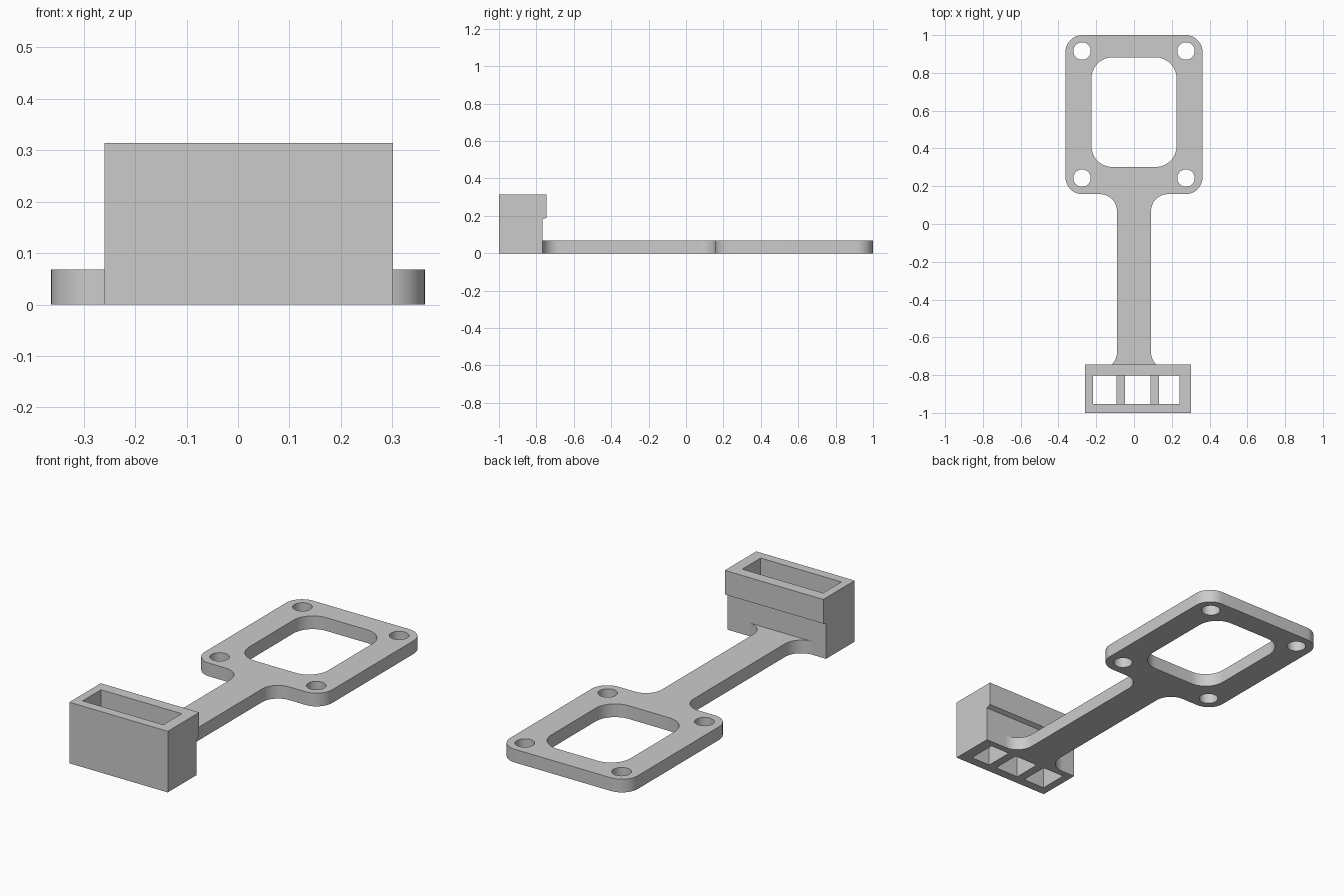
import bpy, bmesh
from math import sin, cos, pi, radians
from mathutils import Vector

cube = bpy.data.objects.get("Cube")
if cube:
    bpy.data.objects.remove(cube, do_unlink=True)

GREY = (0.6, 0.6, 0.6, 1)
mat = bpy.data.materials.new("plain grey")
mat.use_nodes = True
mat.diffuse_color = GREY
mat.node_tree.nodes["Principled BSDF"].inputs["Base Color"].default_value = GREY


def add_object(name, bm):
    bmesh.ops.remove_doubles(bm, verts=bm.verts, dist=1e-5)
    bmesh.ops.recalc_face_normals(bm, faces=bm.faces)
    mesh = bpy.data.meshes.new(name)
    bm.to_mesh(mesh)
    bm.free()
    mesh.materials.append(mat)
    obj = bpy.data.objects.new(name, mesh)
    bpy.context.collection.objects.link(obj)
    return obj


def box(name, x0, x1, y0, y1, z0, z1):
    bm = bmesh.new()
    bmesh.ops.create_cube(bm, size=1)
    for v in bm.verts:
        v.co = ((x0 + x1) / 2 + v.co.x * (x1 - x0),
                (y0 + y1) / 2 + v.co.y * (y1 - y0),
                (z0 + z1) / 2 + v.co.z * (z1 - z0))
    return add_object(name, bm)


def rounded(corners, steps=12):
    """Outline through (x, y, radius) right-angled corners, each rounded by an arc."""
    out = []
    n = len(corners)
    for i, (x, y, r) in enumerate(corners):
        p = Vector((x, y))
        if not r:
            out.append(p)
            continue
        a = (Vector(corners[i - 1][:2]) - p).normalized() * r
        b = (Vector(corners[(i + 1) % n][:2]) - p).normalized() * r
        for k in range(steps + 1):
            t = k / steps * pi / 2
            out.append(p + a * (1 - sin(t)) + b * (1 - cos(t)))
    return out


def circle(x, y, r, steps=40):
    return [Vector((x + r * cos(2 * pi * k / steps), y + r * sin(2 * pi * k / steps)))
            for k in range(steps)]


def extruded(name, loops, height):
    """Plate from an outline and its holes, standing on z = 0."""
    curve = bpy.data.curves.new(name, "CURVE")
    curve.dimensions = "2D"
    curve.fill_mode = "BOTH"
    curve.extrude = height / 2
    for loop in loops:
        spline = curve.splines.new("POLY")
        spline.points.add(len(loop) - 1)
        for pt, co in zip(spline.points, loop):
            pt.co = (co.x, co.y, 0, 1)
        spline.use_cyclic_u = True
    tmp = bpy.data.objects.new(name + " curve", curve)
    bpy.context.collection.objects.link(tmp)
    bpy.context.view_layer.update()
    mesh = tmp.to_mesh()
    bm = bmesh.new()
    bm.from_mesh(mesh)
    tmp.to_mesh_clear()
    bpy.data.objects.remove(tmp, do_unlink=True)
    bpy.data.curves.remove(curve)
    bmesh.ops.translate(bm, verts=bm.verts, vec=(0, 0, height / 2))
    return add_object(name, bm)


# Flat bracket: frame, arm and the fillets that join them
W, ARM, R = 0.363, 0.09, 0.09
half = [(ARM, -0.768, 0), (ARM, 0.158, R), (W, 0.158, R), (W, 1, R)]
foot = [(ARM + R, -0.768, 0), (ARM, -0.768, R)]
side = foot + half[1:]
# the foot corner is an inside fillet, reached along the socket's back face
outline = rounded(side + [(-x, y, r) for x, y, r in reversed(side)])
window = rounded([(-0.225, 0.302, 0.11), (0.225, 0.302, 0.11),
                  (0.225, 0.882, 0.11), (-0.225, 0.882, 0.11)])
holes = [circle(x, y, 0.046) for x in (-0.275, 0.275) for y in (0.243, 0.916)]
bracket = extruded("mounting_bracket", [outline, window] + holes, 0.068)

# Socket body: side profile with a small overhanging lip, swept across x
profile = [(-1, 0), (-0.768, 0), (-0.768, 0.18), (-0.745, 0.19), (-0.745, 0.314), (-1, 0.314)]
bm = bmesh.new()
face = bm.faces.new([bm.verts.new((-0.259, y, z)) for y, z in profile])
sweep = bmesh.ops.extrude_face_region(bm, geom=[face], use_keep_orig=True)
bmesh.ops.translate(bm, vec=(0.56, 0, 0),
                    verts=[v for v in sweep["geom"] if isinstance(v, bmesh.types.BMVert)])
socket = add_object("socket_body", bm)

# Rectangular opening right through the socket
cutter = box("socket_cutter", -0.217, 0.242, -0.952, -0.803, -0.1, 0.5)
cutter.hide_render = True
cutter.hide_viewport = True
cut = socket.modifiers.new("opening", "BOOLEAN")
cut.operation = "DIFFERENCE"
cut.solver = "EXACT"
cut.object = cutter

# Two low walls dividing the lower half into three cells
for name, x in (("right_divider", -0.093), ("left_divider", 0.087)):
    box(name, x, x + 0.045, -0.952, -0.803, 0, 0.18)

# Soft shading on the rounded edges only
bpy.ops.object.select_all(action="DESELECT")
bracket.select_set(True)
bpy.context.view_layer.objects.active = bracket
bpy.ops.object.shade_smooth_by_angle(angle=radians(30))
